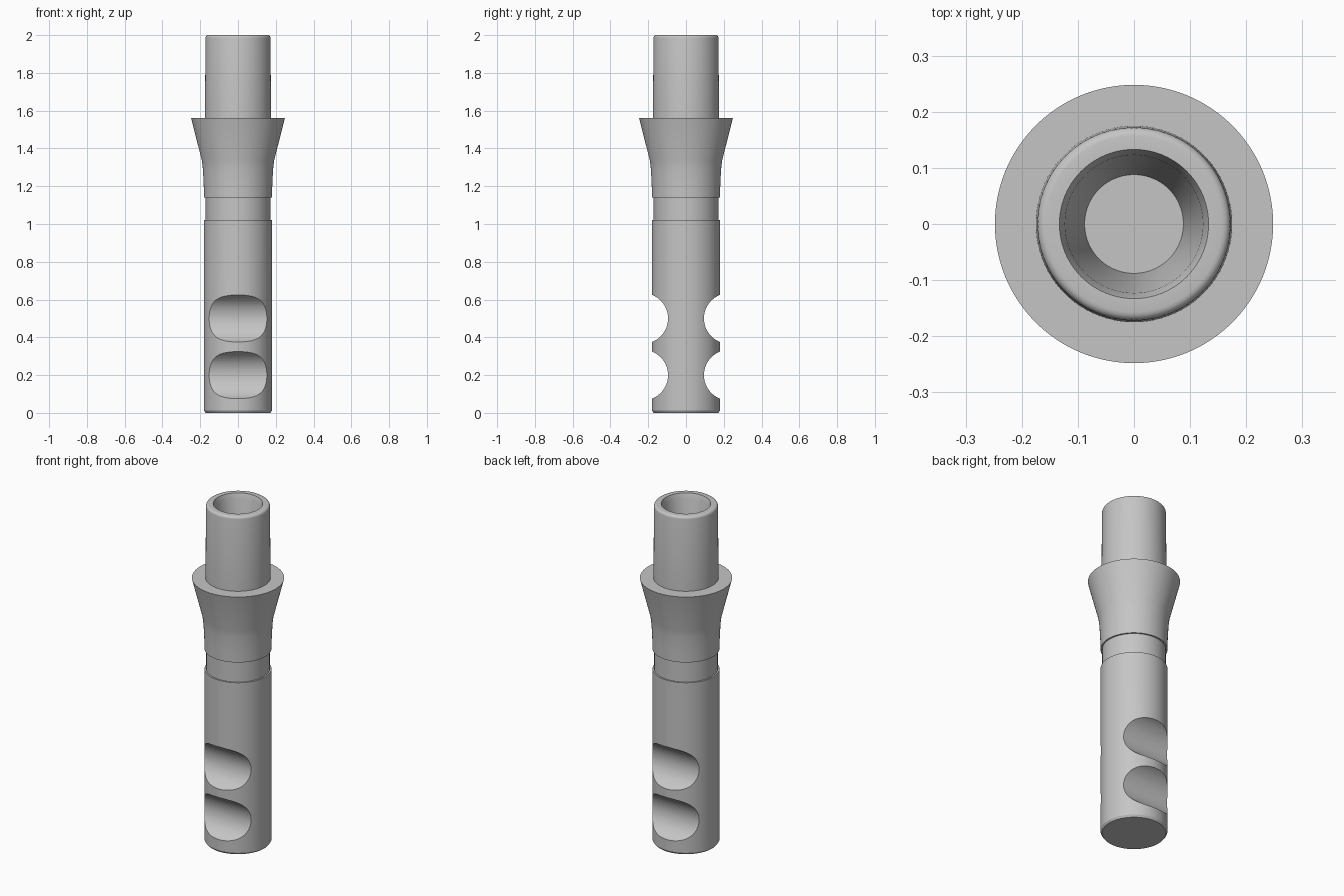
import bpy, bmesh, math
from mathutils import Matrix

old = bpy.data.objects.get("Cube")
if old:
    bpy.data.objects.remove(old, do_unlink=True)

SEGMENTS = 96

metal = bpy.data.materials.new("grey metal")
metal.use_nodes = True
colour = (0.56, 0.56, 0.56, 1)
metal.diffuse_color = colour
metal.node_tree.nodes["Principled BSDF"].inputs["Base Color"].default_value = colour


def add_object(name, bm):
    mesh = bpy.data.meshes.new(name)
    bm.to_mesh(mesh)
    bm.free()
    obj = bpy.data.objects.new(name, mesh)
    bpy.context.collection.objects.link(obj)
    return obj


def lathe(name, profile):
    """Revolve (radius, height) points around the z axis."""
    bm = bmesh.new()
    verts = [bm.verts.new((r, 0, z)) for r, z in profile]
    edges = [bm.edges.new(pair) for pair in zip(verts, verts[1:])]
    bmesh.ops.spin(bm, geom=verts + edges, cent=(0, 0, 0), axis=(0, 0, 1),
                   angle=math.tau, steps=SEGMENTS, use_duplicate=False)
    bmesh.ops.remove_doubles(bm, verts=bm.verts, dist=0.0001)
    bmesh.ops.recalc_face_normals(bm, faces=bm.faces)
    return add_object(name, bm)


# Profile sections, from the base up and back down the bore
shank = [(0, 0), (0.172, 0), (0.18, 0.012), (0.18, 1.02)]
neck = [(0.171, 1.02), (0.171, 1.14)]
collar = [(0.18, 1.14), (0.181, 1.19), (0.183, 1.24), (0.186, 1.29),
          (0.191, 1.335), (0.248, 1.56)]
stem = [(0.175, 1.56), (0.172, 1.985)]
# rounded top rim
stem += [(0.157 + 0.015 * math.cos(a), 1.985 + 0.015 * math.sin(a))
         for a in (math.radians(d) for d in (22.5, 45, 67.5, 90))]
bore = [(0.133, 2.0), (0.123, 1.97), (0.088, 1.62), (0, 1.62)]

post = lathe("slotted_post", shank + neck + collar + stem + bore)
post.data.materials.append(metal)

# Round cross grooves, two on the front and two on the back
bpy.context.view_layer.objects.active = post
post.select_set(True)
for side in (-1, 1):
    for height in (0.2, 0.5):
        bm = bmesh.new()
        bmesh.ops.create_cone(bm, cap_ends=True, segments=64, radius1=0.134,
                              radius2=0.134, depth=0.6,
                              matrix=Matrix.Translation((0, side * 0.229, height))
                              @ Matrix.Rotation(math.pi / 2, 4, "Y"))
        cutter = add_object("groove_cutter", bm)
        cutter.hide_render = True
        cutter.data.materials.append(metal)
        cut = post.modifiers.new("groove", "BOOLEAN")
        cut.operation = "DIFFERENCE"
        cut.solver = "EXACT"
        cut.object = cutter
        bpy.ops.object.modifier_apply(modifier=cut.name)
        bpy.data.objects.remove(cutter, do_unlink=True)

bpy.ops.object.shade_smooth_by_angle(angle=math.radians(30))
